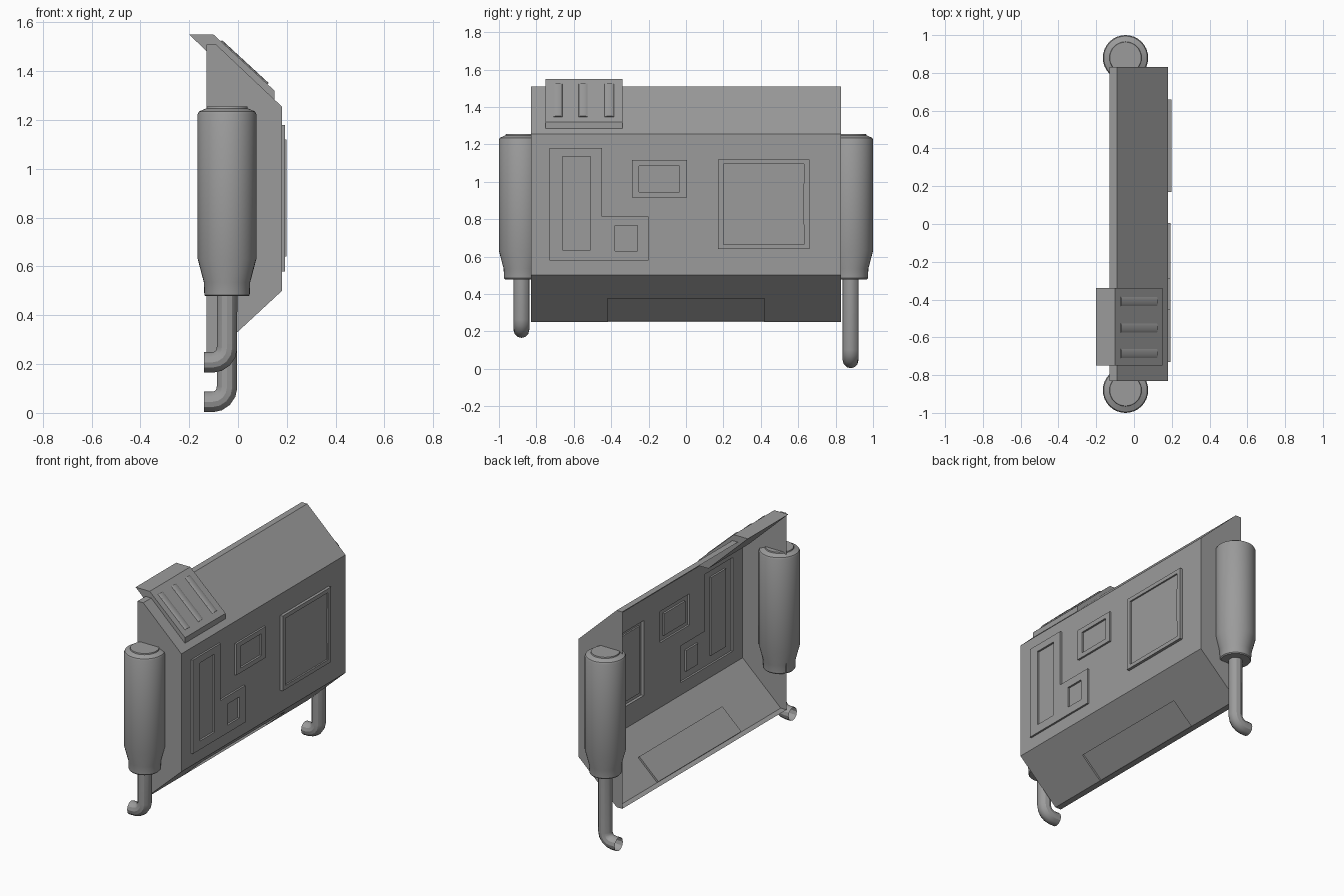
import bpy, bmesh, math
from mathutils import Vector

cube = bpy.data.objects.get("Cube")
if cube:
    bpy.data.objects.remove(cube, do_unlink=True)

grey = bpy.data.materials.new("plain grey")
grey.use_nodes = True
COLOR = (0.33, 0.33, 0.33, 1)
grey.diffuse_color = COLOR
grey.node_tree.nodes["Principled BSDF"].inputs["Base Color"].default_value = COLOR


def add_object(name, mesh, smooth=False):
    obj = bpy.data.objects.new(name, mesh)
    bpy.context.collection.objects.link(obj)
    mesh.materials.clear()
    mesh.materials.append(grey)
    if smooth:
        bpy.ops.object.select_all(action='DESELECT')
        obj.select_set(True)
        bpy.context.view_layer.objects.active = obj
        bpy.ops.object.shade_smooth_by_angle(angle=math.radians(30))
    return obj


def from_bmesh(name, bm, smooth=False):
    mesh = bpy.data.meshes.new(name)
    bm.to_mesh(mesh)
    bm.free()
    return add_object(name, mesh, smooth)


def add_face(bm, points, facing):
    face = bm.faces.new([bm.verts.new(p) for p in points])
    face.normal_update()
    if face.normal.dot(facing) < 0:
        face.normal_flip()


def relief(bm, bounds, rects, place):
    """Single sheet whose rectangles (u0, u1, v0, v1, height) are pushed in or out."""
    us = sorted({u for r in rects for u in r[:2]} | set(bounds[:2]))
    vs = sorted({v for r in rects for v in r[2:4]} | set(bounds[2:]))

    def height(i, j):
        h = 0
        if 0 <= i < len(us) - 1 and 0 <= j < len(vs) - 1:
            u, v = (us[i] + us[i + 1]) / 2, (vs[j] + vs[j + 1]) / 2
            for u0, u1, v0, v1, level in rects:
                if u0 < u < u1 and v0 < v < v1:
                    h = level
        return h

    out = place(0, 0, 1) - place(0, 0, 0)
    along_u = place(1, 0, 0) - place(0, 0, 0)
    along_v = place(0, 1, 0) - place(0, 0, 0)
    for i in range(len(us)):
        for j in range(len(vs)):
            h = height(i, j)
            a = (us[i], vs[j])
            b = (us[min(i + 1, len(us) - 1)], a[1])
            d = (a[0], vs[min(j + 1, len(vs) - 1)])
            if a != b and a != d:
                add_face(bm, [place(*p, h) for p in (a, b, (b[0], d[1]), d)], out)
            # step walls towards the previous cell in each direction
            for end, other, way in ((d, height(i - 1, j), along_u),
                                    (b, height(i, j - 1), along_v)):
                if end != a and abs(h - other) > 1e-6:
                    add_face(bm, [place(*a, h), place(*end, h),
                                  place(*end, other), place(*a, other)],
                             way * (other - h))


# Hollow casing, open at the back
HALF = 0.83
outline = [(-0.13, 1.51), (-0.09, 1.51), (0.18, 1.255),
           (0.18, 0.5), (-0.09, 0.25), (-0.13, 0.25)]
bm = bmesh.new()
for side in (-1, 1):
    add_face(bm, [(x, side * HALF, z) for x, z in outline], Vector((0, side, 0)))
for k, facing in ((0, (0, 0, 1)), (1, (1, 0, 1)), (4, (0, 0, -1))):
    (x0, z0), (x1, z1) = outline[k], outline[k + 1]
    add_face(bm, [(x0, -HALF, z0), (x1, -HALF, z1), (x1, HALF, z1), (x0, HALF, z0)],
             Vector(facing))

# Main wall with the raised L-shaped panel, square panel and framed door
relief(bm, (-HALF, HALF, 0.5, 1.255), [
    (-0.73, -0.45, 0.58, 1.18, 0.012),
    (-0.45, -0.2, 0.58, 0.815, 0.012),
    (-0.66, -0.51, 0.635, 1.135, 0),
    (-0.38, -0.26, 0.63, 0.765, 0),
    (-0.29, 0.005, 0.915, 1.115, 0.012),
    (-0.25, -0.035, 0.945, 1.085, 0),
    (0.17, 0.66, 0.64, 1.12, 0.018),
    (0.2, 0.63, 0.665, 1.095, 0.008),
], lambda u, v, h: Vector((0.18 + h, u, v)))

# Lower slope with a shallow recess
normal = Vector((0.25, 0, -0.27)).normalized()
relief(bm, (-HALF, HALF, 0, 1), [(-0.42, 0.42, 0, 0.5, -0.012)],
       lambda u, v, h: Vector((-0.09 + 0.27 * v, u, 0.25 + 0.25 * v)) + normal * h)
bmesh.ops.remove_doubles(bm, verts=bm.verts, dist=0.0005)
bmesh.ops.dissolve_limit(bm, angle_limit=0.02, verts=bm.verts, edges=bm.edges)
from_bmesh("casing", bm)


def box(name, center, size):
    bm = bmesh.new()
    bmesh.ops.create_cube(bm, size=1)
    for v in bm.verts:
        v.co = Vector(center) + Vector(a * b for a, b in zip(v.co, size))
    return from_bmesh(name, bm)


box("door_handle", (0.191, 0.635, 0.88), (0.014, 0.012, 0.22))

# Vent box sitting across the upper slope
bm = bmesh.new()
profile = [(-0.2, 1.55), (-0.1, 1.55), (0.15, 1.32), (0.15, 1.285), (0.08, 1.285)]
face = bm.faces.new([bm.verts.new((x, -0.75, z)) for x, z in profile])
grown = bmesh.ops.extrude_face_region(bm, geom=[face])["geom"]
bmesh.ops.translate(bm, vec=(0, 0.41, 0),
                    verts=[g for g in grown if isinstance(g, bmesh.types.BMVert)])
bmesh.ops.recalc_face_normals(bm, faces=bm.faces)
from_bmesh("vent_box", bm)

# Low rounded ribs on the vent box
for n, y in enumerate((-0.685, -0.55, -0.41)):
    bm = bmesh.new()
    bmesh.ops.create_cone(bm, cap_ends=True, segments=16,
                          radius1=0.025, radius2=0.025, depth=0.26)
    for v in bm.verts:
        v.co.x *= 0.3
    rib = from_bmesh(f"vent_rib_{n + 1}", bm, True)
    rib.location = (0.025, y, 1.434)
    rib.rotation_euler.y = math.atan2(0.25, -0.23)


def lathe(name, profile, x, y):
    bm = bmesh.new()
    verts = [bm.verts.new((r, 0, z)) for r, z in profile]
    edges = [bm.edges.new(pair) for pair in zip(verts, verts[1:])]
    bmesh.ops.spin(bm, geom=verts + edges, axis=(0, 0, 1), cent=(0, 0, 0),
                   steps=32, angle=math.tau)
    bmesh.ops.remove_doubles(bm, verts=bm.verts, dist=0.0001)
    bmesh.ops.recalc_face_normals(bm, faces=bm.faces)
    bmesh.ops.translate(bm, vec=(x, y, 0), verts=bm.verts)
    return from_bmesh(name, bm, True)


def pipe(name, points, radius):
    curve = bpy.data.curves.new(name, 'CURVE')
    curve.dimensions = '3D'
    curve.bevel_depth = radius
    curve.bevel_resolution = 4
    spline = curve.splines.new('POLY')
    spline.points.add(len(points) - 1)
    for p, co in zip(spline.points, points):
        p.co = (*co, 1)
    temp = bpy.data.objects.new(name + "_path", curve)
    bpy.context.collection.objects.link(temp)
    graph = bpy.context.evaluated_depsgraph_get()
    mesh = bpy.data.meshes.new_from_object(temp.evaluated_get(graph))
    bpy.data.objects.remove(temp, do_unlink=True)
    return add_object(name, mesh, True)


# Side canisters, each with a hooked outlet pipe
CX = -0.045
canister = [(0, 0.478), (0.088, 0.478), (0.093, 0.484), (0.095, 0.535), (0.12, 0.63),
            (0.12, 1.225), (0.115, 1.235), (0.085, 1.248), (0.083, 1.255), (0, 1.255)]
for label, y, low in (("right", -0.88, 0.207), ("left", 0.88, 0.045)):
    lathe(f"{label}_canister", canister, CX, y)
    bend = [(CX - 0.06 * (1 - math.cos(a)), y, low + 0.06 * (1 - math.sin(a)))
            for a in (math.pi / 2 * k / 4 for k in range(5))]
    pipe(f"{label}_pipe", [(CX, y, 0.5)] + bend + [(-0.14, y, low)], 0.042)
